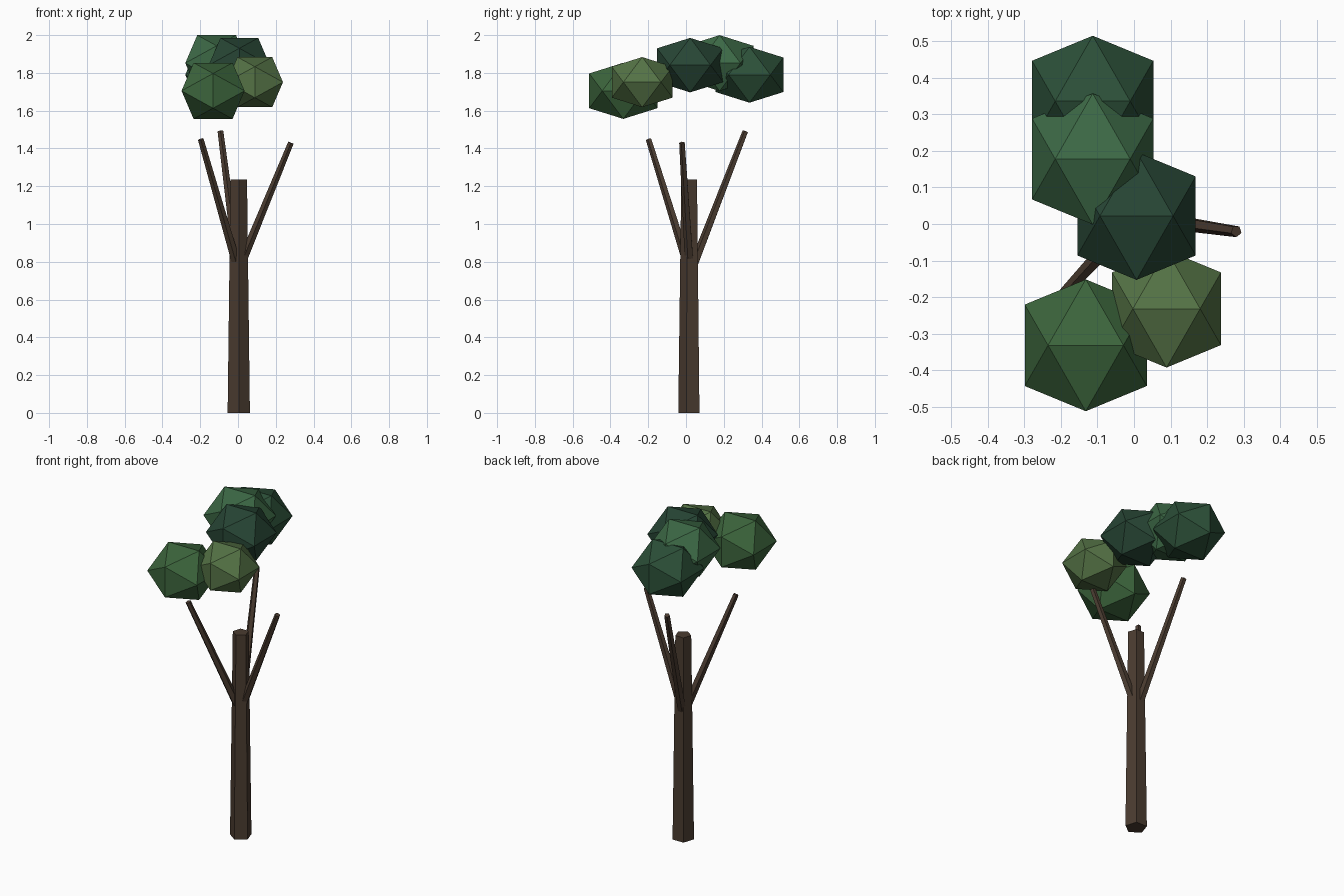
import bpy, bmesh
from math import pi
from mathutils import Vector, Matrix

if "Cube" in bpy.data.objects:
    bpy.data.objects.remove(bpy.data.objects["Cube"])


def material(name, rgb):
    m = bpy.data.materials.new(name)
    m.diffuse_color = (*rgb, 1)
    m.use_nodes = True
    m.node_tree.nodes["Principled BSDF"].inputs["Base Color"].default_value = m.diffuse_color
    return m


def finish(bm, name, mat):
    bmesh.ops.recalc_face_normals(bm, faces=bm.faces)
    mesh = bpy.data.meshes.new(name)
    bm.to_mesh(mesh)
    bm.free()
    mesh.materials.append(mat)
    obj = bpy.data.objects.new(name, mesh)
    bpy.context.collection.objects.link(obj)
    return obj


def limb(name, start, end, r_start, r_end, mat):
    """Tapered five-sided log from start to end."""
    a, b = Vector(start), Vector(end)
    turn = Vector((0, 0, 1)).rotation_difference(b - a).to_matrix().to_4x4()
    bm = bmesh.new()
    bmesh.ops.create_cone(bm, cap_ends=True, segments=5, radius1=r_start,
                          radius2=r_end, depth=(b - a).length,
                          matrix=Matrix.Rotation(pi, 4, 'Z'))
    bm.transform(Matrix.Translation((a + b) / 2) @ turn)
    return finish(bm, name, mat)


def leaf_clump(name, center, half, mat):
    """Icosahedron with edges square to the axes, stretched to half sizes."""
    bm = bmesh.new()
    k = 2 / (1 + 5 ** 0.5)
    for s in (-1, 1):
        for t in (-k, k):
            for co in ((t, 0, s), (0, s, t), (s, t, 0)):
                bm.verts.new(co)
    bmesh.ops.convex_hull(bm, input=bm.verts)
    obj = finish(bm, name, mat)
    obj.location = center
    obj.scale = half
    return obj


# Trunk and branches
bark = material("bark", (0.07, 0.045, 0.03))
limb("trunk", (0.004, 0.021, 0), (0.004, 0.021, 1.235), 0.062, 0.046, bark)
branches = {
    "right_branch": ((0.004, 0.021, 0.76), (0.28, -0.02, 1.43)),
    "left_branch": ((0.004, 0.021, 0.75), (-0.197, -0.197, 1.448)),
    "back_branch": ((0.004, 0.021, 0.73), (-0.093, 0.315, 1.49)),
}
for name, (start, end) in branches.items():
    limb(name, start, end, 0.025, 0.016, bark)

# Leaf clumps: centre, half width, colour
clumps = {
    "back_leaves": ((-0.113, 0.336, 1.79), 0.166, (0.025, 0.08, 0.04)),
    "upper_leaves": ((-0.113, 0.178, 1.852), 0.166, (0.045, 0.14, 0.06)),
    "middle_leaves": ((0.007, 0.022, 1.841), 0.162, (0.02, 0.06, 0.035)),
    "right_leaves": ((0.089, -0.232, 1.751), 0.149, (0.09, 0.17, 0.06)),
    "front_leaves": ((-0.132, -0.332, 1.705), 0.167, (0.045, 0.13, 0.045)),
}
for name, (center, r, rgb) in clumps.items():
    leaf_clump(name, center, (r, r * 1.08, r * 0.89), material(name, rgb))
